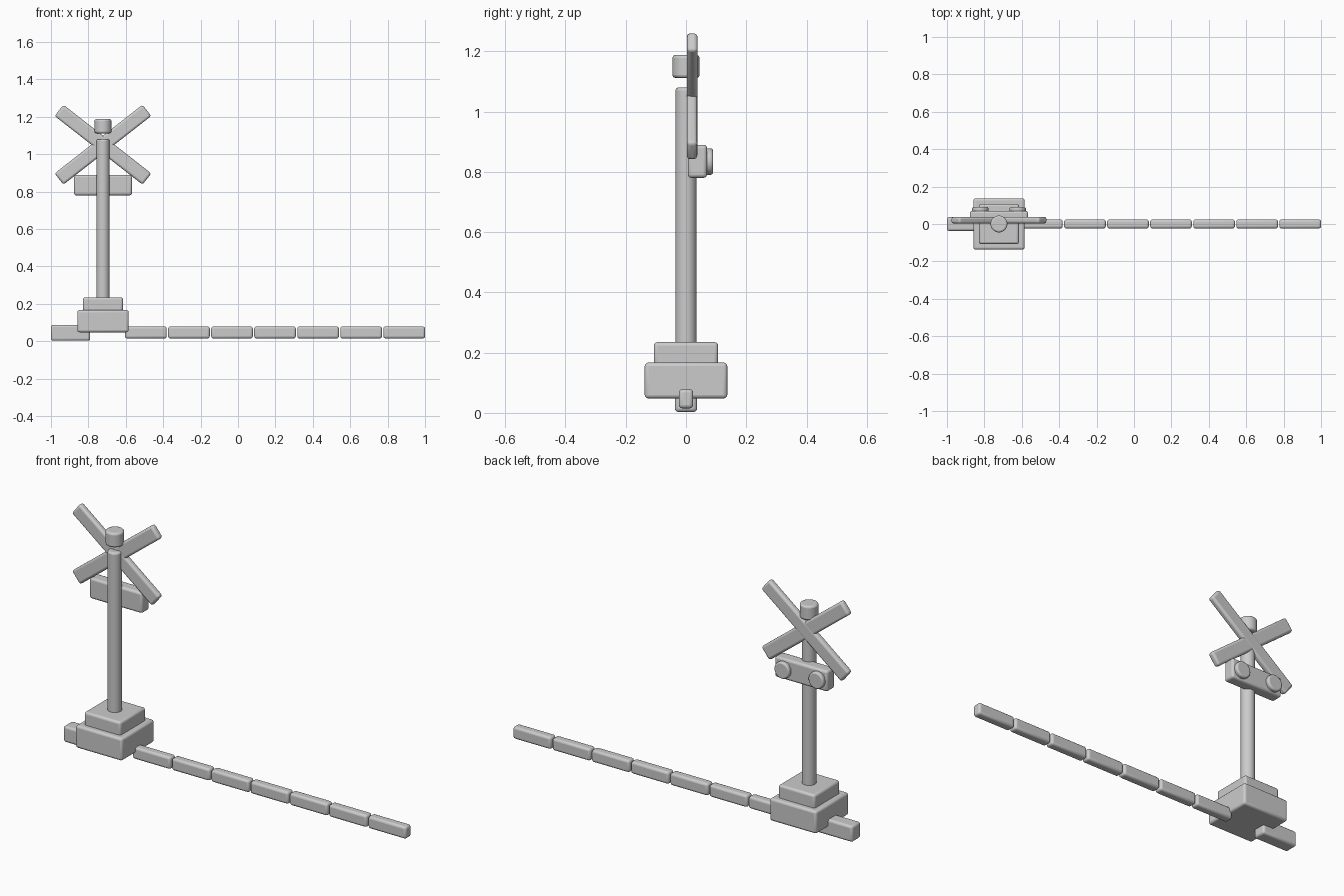
import bpy
from math import radians, pi

if "Cube" in bpy.data.objects:
    bpy.data.objects.remove(bpy.data.objects["Cube"])

PX = -0.722  # post axis


def finish(ob, name, bevel, segments=3):
    ob.name = name
    m = ob.modifiers.new("Bevel", 'BEVEL')
    m.width = bevel
    m.segments = segments
    m.limit_method = 'ANGLE'
    m.angle_limit = radians(40)
    bpy.ops.object.shade_smooth_by_angle(angle=radians(40))
    return ob


def box(name, x, y, z, bevel=0.012):
    """Rounded box from (min, max) pairs."""
    bpy.ops.mesh.primitive_cube_add(
        size=1, location=[(a + b) / 2 for a, b in (x, y, z)])
    ob = bpy.context.object
    ob.scale = [b - a for a, b in (x, y, z)]
    bpy.ops.object.transform_apply(location=False, rotation=False, scale=True)
    return finish(ob, name, bevel)


def cylinder(name, loc, radius, depth, bevel=0.01, rot=(0, 0, 0)):
    bpy.ops.mesh.primitive_cylinder_add(
        vertices=32, radius=radius, depth=depth, location=loc, rotation=rot)
    return finish(bpy.context.object, name, bevel)


# Stepped base
box("base_lower", (PX - 0.137, PX + 0.137), (-0.137, 0.137), (0.048, 0.167))
box("base_upper", (PX - 0.107, PX + 0.107), (-0.107, 0.107), (0.155, 0.235))

# Post and top cap
cylinder("post", (PX, 0, 0.64), 0.035, 0.88)
cylinder("top_cap", (PX, 0, 1.15), 0.045, 0.076)

# Crossed boards
for name, sign, y in (("cross_board_a", 1, 0.020), ("cross_board_b", -1, 0.021)):
    board = box(name, (PX - 0.298, PX + 0.298), (y - 0.0175, y + 0.0175),
                (1.013, 1.089))
    board.rotation_euler.y = sign * radians(38)

# Light box with two lamps on the back side
box("light_box", (PX - 0.155, PX + 0.155), (0.006, 0.07), (0.78, 0.89))
for name, dx in (("lamp_left", -0.1), ("lamp_right", 0.1)):
    cylinder(name, (PX + dx, 0.07, 0.834), 0.044, 0.04, 0.008, (pi / 2, 0, 0))

# Counterweight and segmented barrier arm
box("counterweight", (-1.0, -0.79), (-0.037, 0.037), (0.003, 0.088))
for i in range(7):
    x0 = -0.604 + i * 0.2302
    box(f"arm_segment_{i + 1}", (x0, x0 + 0.2228), (-0.024, 0.024),
        (0.015, 0.079))
